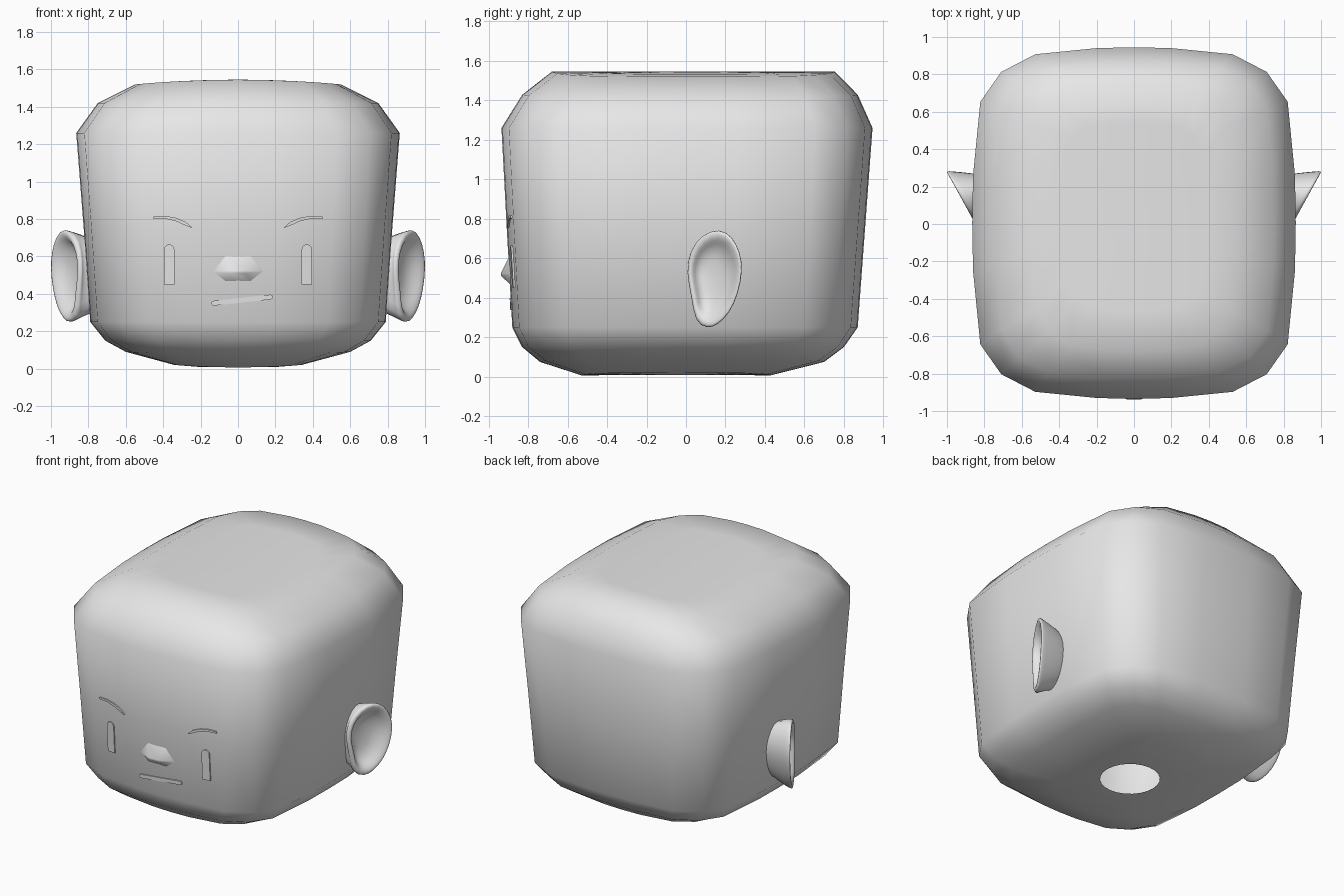
import bpy, bmesh, math

if "Cube" in bpy.data.objects:
    bpy.data.objects.remove(bpy.data.objects["Cube"])

skin = bpy.data.materials.new("plain_grey")
skin.diffuse_color = (0.8, 0.8, 0.8, 1)
skin.use_nodes = True
skin.node_tree.nodes["Principled BSDF"].inputs["Base Color"].default_value = skin.diffuse_color

def make(name, bm, smooth=None):
    bmesh.ops.recalc_face_normals(bm, faces=bm.faces)
    me = bpy.data.meshes.new(name)
    bm.to_mesh(me)
    bm.free()
    me.materials.append(skin)
    ob = bpy.data.objects.new(name, me)
    bpy.context.collection.objects.link(ob)
    bpy.ops.object.select_all(action='DESELECT')
    ob.select_set(True)
    bpy.context.view_layer.objects.active = ob
    if smooth is None:
        bpy.ops.object.shade_smooth()
    else:
        bpy.ops.object.shade_smooth_by_angle(angle=math.radians(smooth))
    return ob

def bridge(bm, a, b):
    n = len(a)
    for i in range(n):
        j = (i + 1) % n
        bm.faces.new((a[i], a[j], b[j], b[i]))

# ---- head: rounded-square rings stacked upward, open at the neck ----
quarter = [(0, 1), (.23, .995), (.61, .96), (.82, .86), (.95, .69), (.995, .27)]
outline = (quarter + [(y, -x) for x, y in [(0, 1), (.27, .995), (.69, .95), (.86, .82), (.96, .61), (.995, .23)]])
outline += [(-x, -y) for x, y in outline]

# z, half width, front y, back y, crown height along the middle
RINGS = [(.02, .34, -.53, .43, -.013), (.09, .60, -.74, .70, -.015),
         (.15, .71, -.83, .80, 0), (.25, .79, -.88, .87, 0),
         (.75, .825, -.908, .907, 0), (1.26, .865, -.935, .945, 0),
         (1.42, .75, -.83, .87, .008), (1.52, .55, -.68, .755, .025)]

def ring(bm, z, w, f, b, crown, k=1.0):
    c, h = (f + b) / 2, (b - f) / 2
    return [bm.verts.new((x * w * k, c + y * h * k, z + crown * (1 - (x * k) ** 2)))
            for x, y in outline]

bm = bmesh.new()
n = len(outline)
prev = [bm.verts.new((.19 * math.sin(i * math.tau / n), -.04 + .19 * math.cos(i * math.tau / n), .008))
        for i in range(n)]
for r in RINGS:
    cur = ring(bm, *r)
    bridge(bm, prev, cur)
    prev = cur
for k in (.7, .35):
    cur = ring(bm, *RINGS[-1], k)
    bridge(bm, prev, cur)
    prev = cur
top = bm.verts.new((0, .037, 1.545))
for i in range(n):
    bm.faces.new((prev[i], prev[(i + 1) % n], top))
make("head", bm)

# ---- face details follow the front of the head ----
def front_y(x, z):
    for lo, hi in zip(RINGS, RINGS[1:]):
        if lo[0] <= z <= hi[0]:
            t = (z - lo[0]) / (hi[0] - lo[0])
            w, f, b = (lo[i] + t * (hi[i] - lo[i]) for i in (1, 2, 3))
            break
    u = abs(x) / w
    for (x0, y0), (x1, y1) in zip(quarter, quarter[1:]):
        if x0 <= u <= x1:
            s = y0 + (u - x0) / (x1 - x0) * (y1 - y0)
            break
    return (f + b) / 2 - s * (b - f) / 2

def plate(name, pts, mirror=False):
    bm = bmesh.new()
    front = [bm.verts.new((x, front_y(x, z) - .009, z)) for x, z in pts]
    back = [bm.verts.new((x, front_y(x, z) + .015, z)) for x, z in pts]
    bridge(bm, front, back)
    bm.faces.new(front)
    bm.faces.new(back[::-1])
    ob = make(name, bm, 40)
    if mirror:
        ob.modifiers.new("mirror", 'MIRROR')
    return ob

# eyes: upright bars with rounded tops
arch = [(.368 + .028 * math.cos(a * math.pi / 6), .637 + .028 * math.sin(a * math.pi / 6)) for a in range(7)]
plate("eyes", arch + [(.34, .45), (.396, .45)], True)

# eyebrows: tapered arcs
plate("eyebrows", [(.245, .755), (.28, .785), (.33, .806), (.39, .817), (.45, .816),
                   (.455, .803), (.39, .802), (.33, .788), (.28, .765), (.25, .753)], True)

# mouth: slanted bar with rounded ends
ax, az, bx, bz, r = -.130, .350, .174, .383, .013
tilt = math.atan2(bz - az, bx - ax)
mouth = []
for cx, cz, start in ((bx, bz, -90), (ax, az, 90)):
    for k in range(5):
        a = tilt + math.radians(start + 45 * k)
        mouth.append((cx + r * math.cos(a), cz + r * math.sin(a)))
plate("mouth", mouth)

# nose: small wedge blending into the face
bm = bmesh.new()
base = [bm.verts.new((x, front_y(x, z) + .004, z))
        for x, z in ((-.07, .61), (.07, .61), (.14, .52), (.07, .465), (-.07, .465), (-.14, .52))]
tip = [bm.verts.new((x, -.937, z)) for x, z in ((-.035, .525), (.035, .525), (.04, .51), (-.04, .51))]
bm.faces.new(tip)
for q in ((0, 1, 'b', 'a'), (1, 2, 'b'), (2, 3, 'c', 'b'), (3, 4, 'd', 'c'), (4, 5, 'd'), (5, 0, 'a', 'd')):
    bm.faces.new([base[i] if isinstance(i, int) else tip["abcd".index(i)] for i in q])
make("nose", bm, 60)

# ---- ears: tilted cups with a thick rim ----
ear = [(.17, .752), (.235, .71), (.275, .63), (.288, .54), (.265, .42), (.22, .32),
       (.16, .262), (.11, .243), (.045, .275), (.03, .40), (.0, .53), (.02, .64), (.08, .72)]
bm = bmesh.new()
prev = None
# scale of the outline, lift from the rim plane, or fixed x when rooted in the head
for k, lift, root in ((.80, 0, .78), (.90, 0, .835), (1.0, -.022, None), (1.01, 0, None),
                      (.93, .008, None), (.80, -.006, None), (.66, -.045, None), (.35, -.07, None)):
    cur = []
    for y, z in ear:
        y, z = .145 + (y - .145) * k, .50 + (z - .50) * k
        plane = .86 + (y - .03) * .55 + lift
        cur.append(bm.verts.new((root if root else plane, y, z)))
    if prev:
        bridge(bm, prev, cur)
    prev = cur
bm.faces.new(prev)
ears = make("ears", bm)
ears.modifiers.new("mirror", 'MIRROR')
sub = ears.modifiers.new("soften", 'SUBSURF')
sub.levels = sub.render_levels = 1
